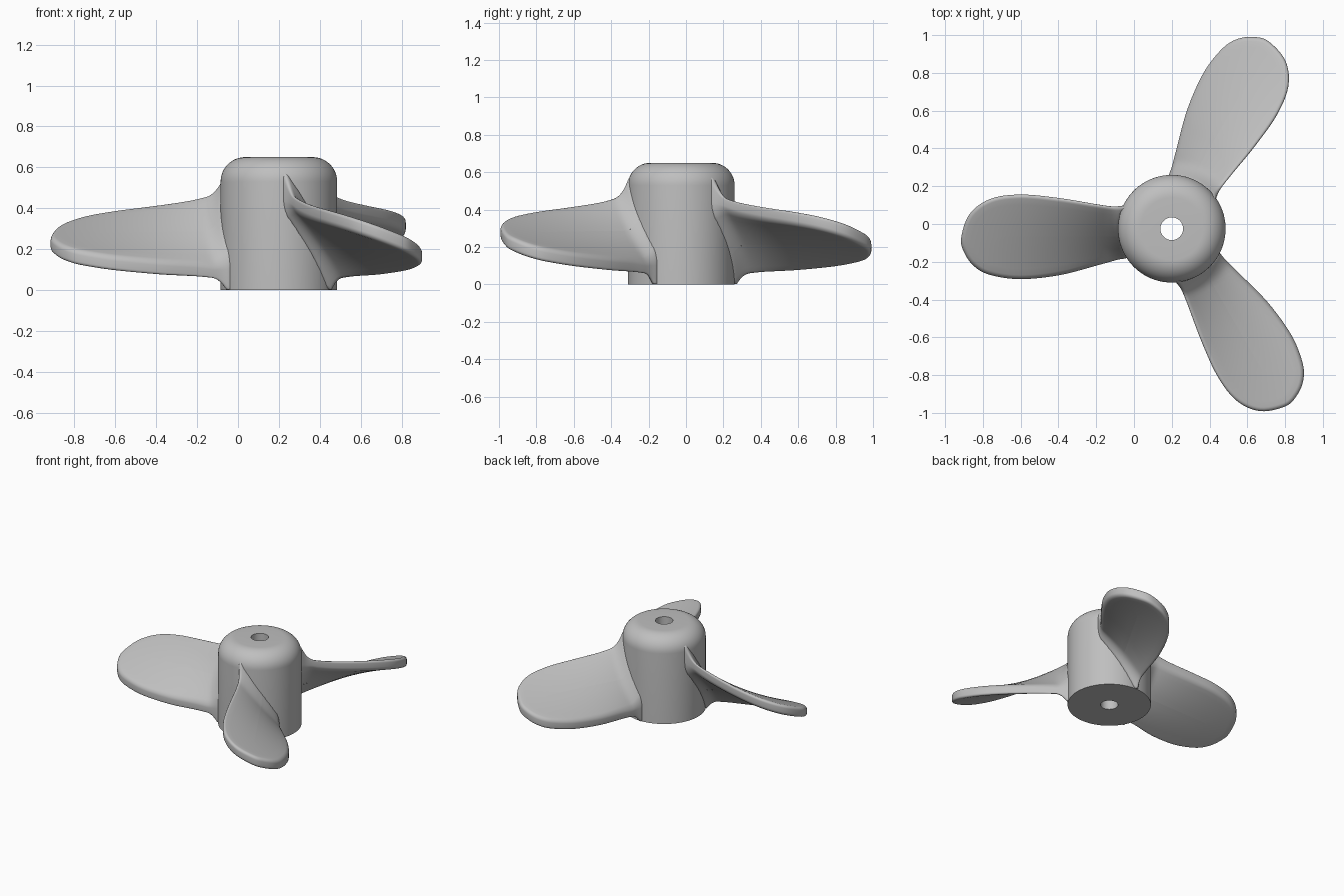
import bpy, bmesh, math
from mathutils import Vector

cube = bpy.data.objects.get("Cube")
if cube:
    bpy.data.objects.remove(cube, do_unlink=True)

CENTRE = Vector((0.2, -0.025, 0))

grey = bpy.data.materials.new("light grey")
grey.use_nodes = True
colour = (0.52, 0.52, 0.52, 1)
grey.diffuse_color = colour
grey.node_tree.nodes["Principled BSDF"].inputs["Base Color"].default_value = colour


def add_object(name, bm, turn=0.0, angle=35):
    bmesh.ops.remove_doubles(bm, verts=bm.verts, dist=0.0002)
    bmesh.ops.recalc_face_normals(bm, faces=bm.faces)
    mesh = bpy.data.meshes.new(name)
    bm.to_mesh(mesh)
    bm.free()
    mesh.materials.append(grey)
    ob = bpy.data.objects.new(name, mesh)
    ob.location = CENTRE
    ob.rotation_euler.z = turn
    bpy.context.collection.objects.link(ob)
    bpy.ops.object.select_all(action='DESELECT')
    ob.select_set(True)
    bpy.context.view_layer.objects.active = ob
    bpy.ops.object.shade_smooth_by_angle(angle=math.radians(angle))


def bridge(bm, rows, closed=False):
    pairs = list(zip(rows, rows[1:])) + ([(rows[-1], rows[0])] if closed else [])
    for a, b in pairs:
        for k in range(len(a) - 1):
            bm.faces.new((a[k], a[k + 1], b[k + 1], b[k]))


def smooth_path(pts, steps):
    """Catmull-Rom curve through the points."""
    p = [Vector(q) for q in [pts[0]] + pts + [pts[-1]]]
    out = []
    for a, b, c, d in zip(p, p[1:], p[2:], p[3:]):
        for s in range(steps):
            t = s / steps
            out.append(0.5 * (2 * b + (c - a) * t + (2 * a - 5 * b + 4 * c - d) * t * t
                              + (3 * b - a - 3 * c + d) * t ** 3))
    return out + [p[-1]]


# Hub: lathed profile with rounded shoulder and a through bore
R, HEIGHT, ROUND, BORE = 0.285, 0.65, 0.12, 0.06
profile = [(BORE, 0), (R, 0)]
for i in range(13):
    a = math.pi / 2 * i / 12
    profile.append((R - ROUND + ROUND * math.cos(a), HEIGHT - ROUND + ROUND * math.sin(a)))
profile += [(BORE, HEIGHT), (BORE, 0)]
bm = bmesh.new()
SIDES = 96
rows = []
for i in range(SIDES):
    a = math.tau * i / SIDES
    rows.append([bm.verts.new((r * math.cos(a), r * math.sin(a), z)) for r, z in profile])
bridge(bm, rows, closed=True)
add_object("hub", bm)

# Blade outline in plan: low edge, round tip, high edge
OUTLINE = [(.23, -.15), (.245, -.157), (.29, -.165), (.38, -.19), (.59, -.245), (.8, -.267),
           (.96, -.245), (1.045, -.2), (1.097, -.13), (1.115, -.05), (1.07, .078), (.96, .158),
           (.8, .181), (.6, .163), (.4, .13), (.31, .118), (.26, .122), (.24, .125)]
EDGE = 0.022
HALF = 0.038


def section():
    """Rim section: (share of the way out, inset from rim, height from -1 to 1)."""
    top = [(k / 6, EDGE, HALF) for k in range(7)]
    for i in range(1, 6):
        a = math.pi / 2 * i / 5
        top.append((1, EDGE * (1 - math.sin(a)), HALF - EDGE + EDGE * math.cos(a)))
    return top + [(f, d, -h) for f, d, h in reversed(top)]


def blade_point(x, y, h):
    """Lift a plan point on to the twisted blade and flare it into the hub."""
    r = math.hypot(x, y)
    z = 0.262 - 0.02 * r + 0.42 * math.atan2(y + 0.035, x)
    flare = min(1, max(0, (0.37 - r) / 0.085)) ** 2 * 0.065
    z += h * (1 + flare / HALF)
    return (-x, y, min(0.58, max(0.002, z)))


def blade(name, turn):
    bm = bmesh.new()
    rows = []
    for p in smooth_path(OUTLINE, 6):
        spine = Vector((min(p.x, 0.9), -0.04))
        reach = (p - spine).length
        row = []
        for share, inset, h in section():
            q = spine.lerp(p, share * (1 - inset / reach))
            row.append(bm.verts.new(blade_point(q.x, q.y, h)))
        rows.append(row)
    bridge(bm, rows)
    add_object(name, bm, turn, 50)


for i, name in enumerate(("right_blade", "front_left_blade", "back_left_blade")):
    blade(name, math.tau * i / 3)
